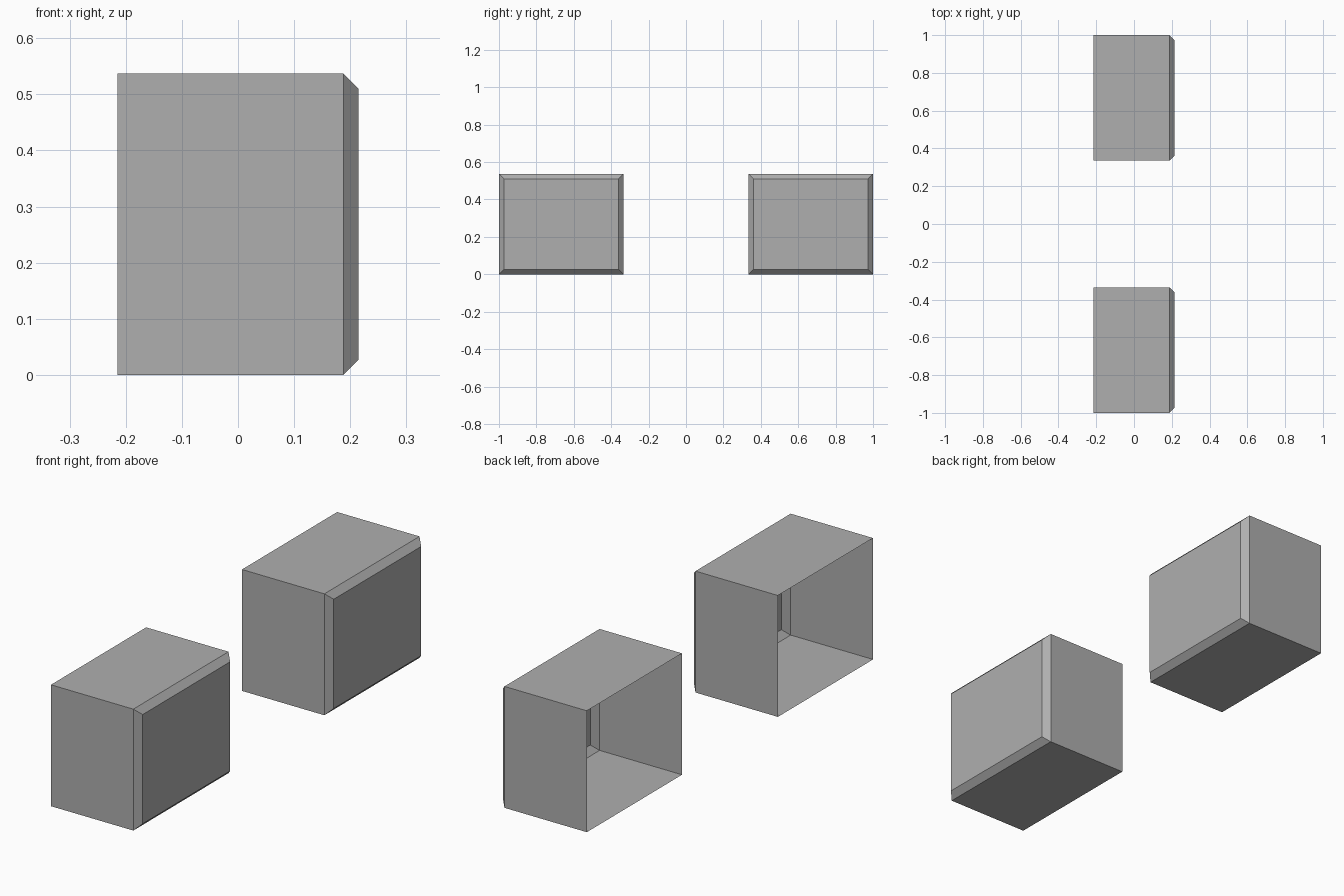
import bpy
import bmesh

cube = bpy.data.objects.get("Cube")
if cube:
    bpy.data.objects.remove(cube, do_unlink=True)

# One plain grey for both shells
GREY = (0.43, 0.43, 0.43, 1.0)
grey = bpy.data.materials.new("mid_grey")
grey.use_nodes = True
grey.diffuse_color = GREY
grey.node_tree.nodes["Principled BSDF"].inputs["Base Color"].default_value = GREY

# Shell size and the width of the chamfer round its closed +x end
BACK, FRONT = -0.215, 0.215
INNER, OUTER = 0.335, 1.0
HEIGHT = 0.537
CHAMFER = 0.027


def ring(bm, x, y0, y1, inset):
    """Rectangular loop of vertices at x, shrunk by inset on every side."""
    low, high = inset, HEIGHT - inset
    a, b = y0 + inset, y1 - inset
    return [bm.verts.new((x, y, z))
            for y, z in ((a, low), (b, low), (b, high), (a, high))]


def open_box(name, y0, y1):
    """Thin box, open at -x and chamfered around the closed +x end."""
    bm = bmesh.new()
    loops = [ring(bm, BACK, y0, y1, 0),
             ring(bm, FRONT - CHAMFER, y0, y1, 0),
             ring(bm, FRONT, y0, y1, CHAMFER)]
    for near, far in zip(loops, loops[1:]):
        for i in range(4):
            j = (i + 1) % 4
            bm.faces.new((near[i], near[j], far[j], far[i]))
    cap = bm.faces.new(loops[-1])
    bmesh.ops.recalc_face_normals(bm, faces=bm.faces)
    cap.normal_update()
    if cap.normal.x < 0:
        bmesh.ops.reverse_faces(bm, faces=bm.faces)
    mesh = bpy.data.meshes.new(name)
    bm.to_mesh(mesh)
    bm.free()
    mesh.materials.append(grey)
    obj = bpy.data.objects.new(name, mesh)
    bpy.context.collection.objects.link(obj)


# Matching pair, front and back
open_box("front_open_box", -OUTER, -INNER)
open_box("back_open_box", INNER, OUTER)
